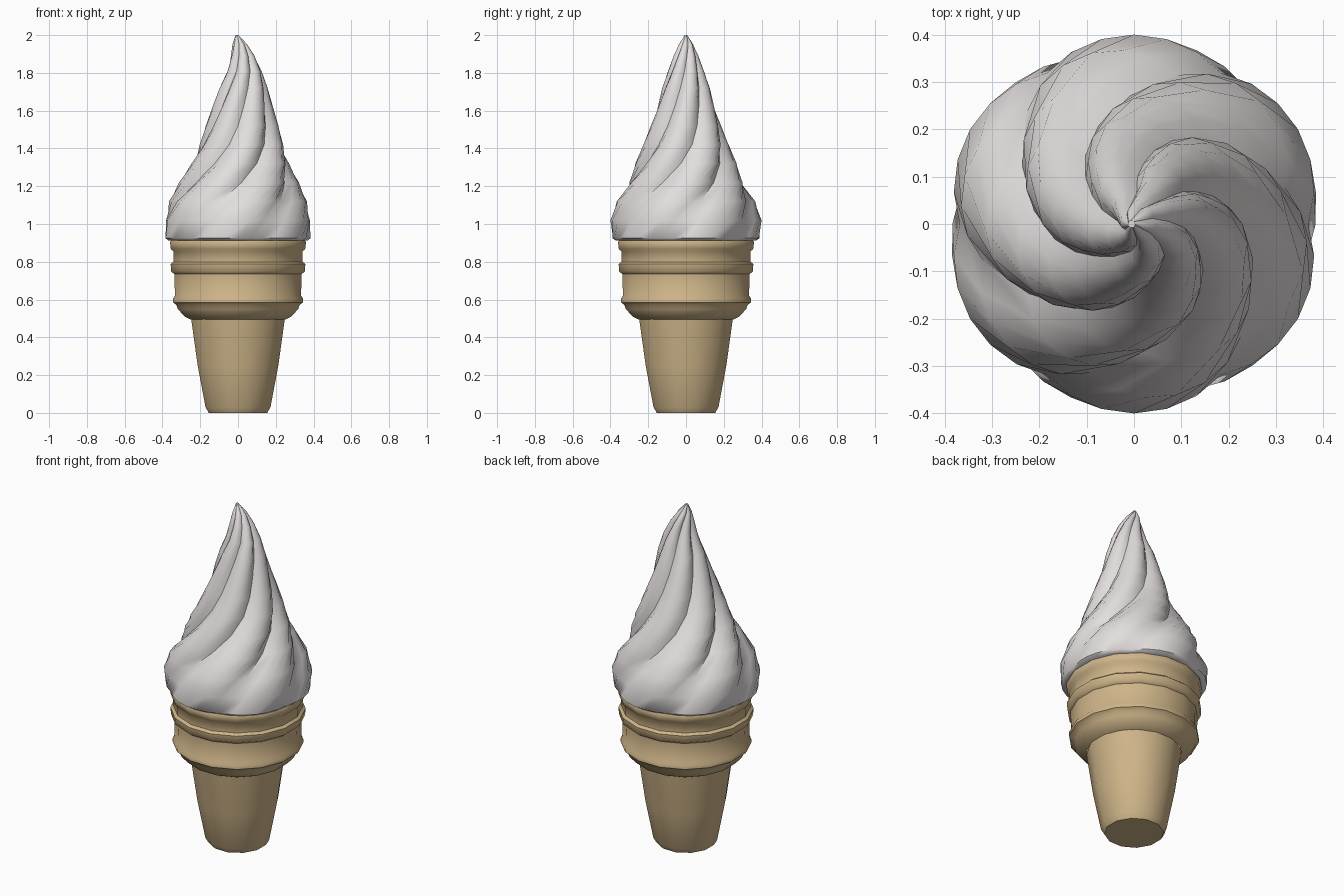
import bpy, math
from math import sin, pi, radians

if "Cube" in bpy.data.objects:
    bpy.data.objects.remove(bpy.data.objects["Cube"])


def material(name, rgb):
    m = bpy.data.materials.new(name)
    m.diffuse_color = (*rgb, 1)
    m.use_nodes = True
    m.node_tree.nodes["Principled BSDF"].inputs["Base Color"].default_value = m.diffuse_color
    return m


def loft(name, rings, mat, angle, bottom=True, top=True):
    """Skin a stack of equal-length rings and optionally cap the ends."""
    n = len(rings[0])
    verts = [p for ring in rings for p in ring]
    faces = [(i * n + j, i * n + (j + 1) % n, (i + 1) * n + (j + 1) % n, (i + 1) * n + j)
             for i in range(len(rings) - 1) for j in range(n)]
    if bottom:
        faces.append(tuple(reversed(range(n))))
    if top:
        faces.append(tuple(range(len(verts) - n, len(verts))))
    me = bpy.data.meshes.new(name)
    me.from_pydata(verts, [], faces)
    me.materials.append(mat)
    ob = bpy.data.objects.new(name, me)
    bpy.context.collection.objects.link(ob)
    bpy.ops.object.select_all(action='DESELECT')
    ob.select_set(True)
    bpy.context.view_layer.objects.active = ob
    bpy.ops.object.shade_smooth_by_angle(angle=radians(angle))
    return ob


def circle(r, z, n):
    return [(r * math.cos(2 * pi * (j + .5) / n), r * sin(2 * pi * (j + .5) / n), z)
            for j in range(n)]


wafer = material("wafer_tan", (0.62, 0.46, 0.25))
cream = material("vanilla_white", (0.77, 0.73, 0.73))

# Wafer cup: tapered stem, flared shoulder and ribbed collar
stem = [(.160, 0), (.178, .03), (.221, .25), (.257, .50)]
collar = [(.255, .495), (.285, .51), (.322, .55), (.330, .572), (.348, .585), (.348, .605),
          (.337, .62), (.340, .735), (.357, .748), (.360, .788), (.345, .80), (.345, .855),
          (.359, .868), (.364, .905), (.356, .915)]
loft("wafer_stem", [circle(r, z, 12) for r, z in stem], wafer, 40, top=False)
loft("wafer_collar", [circle(r * 1.01, z, 16) for r, z in collar], wafer, 50, bottom=False)

# Swirled ice cream: z, ridge radius, groove depth, twist in degrees, x lean
swirl = [(.912, .372, .03, -72, 0), (.925, .392, .05, -70, 0), (1.02, .400, .08, -60, 0),
         (1.12, .372, .12, -46, 0), (1.22, .318, .15, -27, .005), (1.32, .270, .17, -7, .012),
         (1.42, .229, .18, 10, .018), (1.52, .194, .19, 22, .022), (1.62, .160, .20, 32, .025),
         (1.72, .130, .22, 43, .03), (1.81, .095, .24, 54, .035), (1.89, .066, .25, 66, .025),
         (1.95, .040, .22, 82, .01), (2.0, .008, .1, 105, -.005)]
LOBES, STEPS = 6, 6
rings = []
for z, r, depth, twist, lean in swirl:
    ring = []
    for j in range(LOBES * STEPS):
        t = j / STEPS
        # lobes bulge between narrow creases
        rad = r * (1 - depth * (1 - abs(sin(pi * t)) ** .8))
        a = 2 * pi * t / LOBES + radians(twist)
        ring.append((lean + rad * math.cos(a), rad * sin(a), z))
    rings.append(ring)
loft("ice_cream_swirl", rings, cream, 50)
